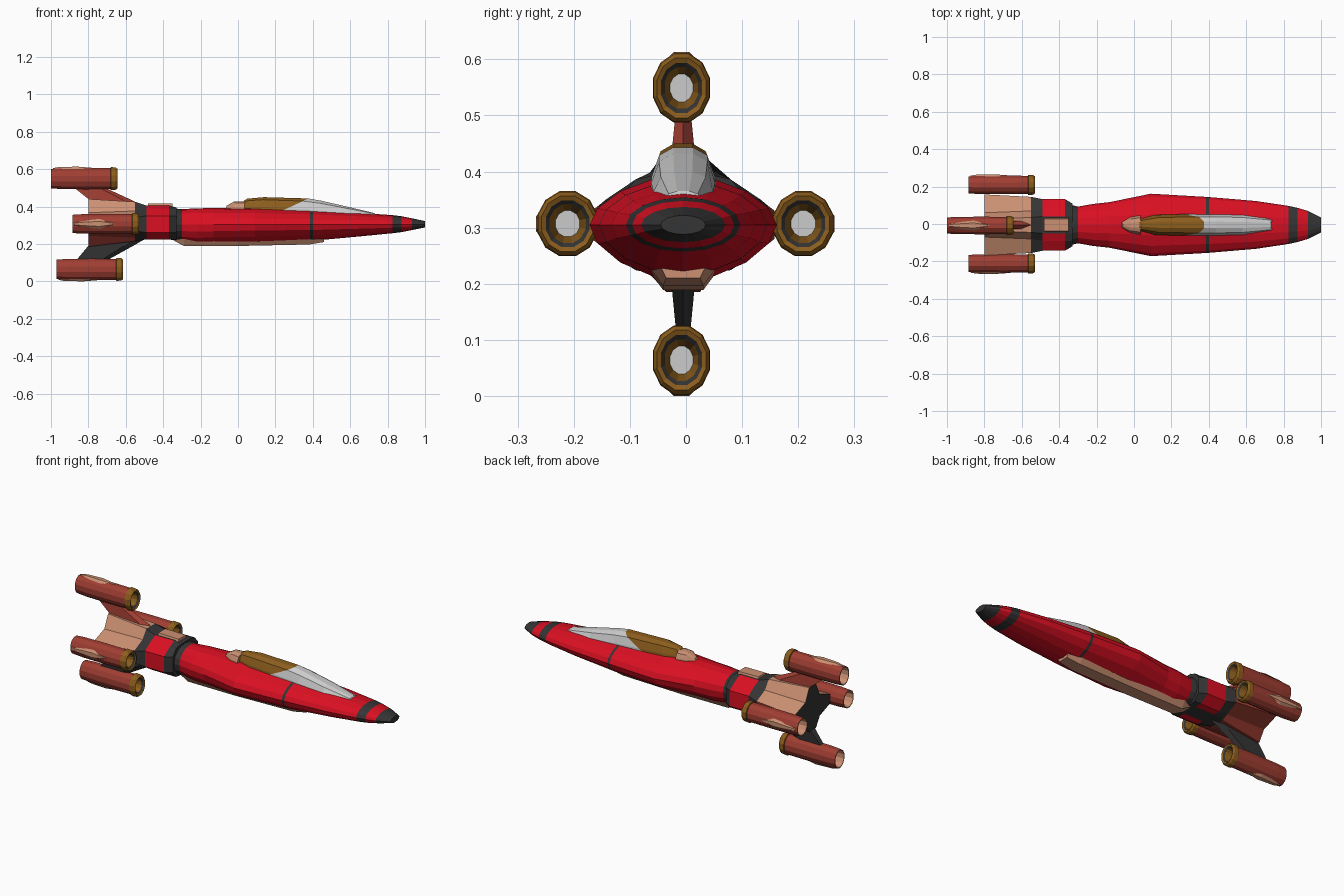
import bpy, bmesh
from math import sin, cos, pi

if "Cube" in bpy.data.objects:
    bpy.data.objects.remove(bpy.data.objects["Cube"])

COL = {"red": (.70, .005, .016), "dark": (.035, .035, .035), "beige": (.6, .28, .17),
       "brick": (.35, .048, .032), "ochre": (.26, .11, .012), "glass": (.55, .55, .55)}
MATS = {}
for n, c in COL.items():
    MATS[n] = bpy.data.materials.new(n)
    MATS[n].diffuse_color = (*c, 1)
Y0 = -0.005  # the hull sits slightly off centre


def loft(name, rings, color, caps=("dark", "dark"), y0=Y0):
    """Skin closed rings of points; color(i, j) names the material of each face."""
    bm = bmesh.new()
    used = []

    def paint(f, c):
        if c not in used:
            used.append(c)
        f.material_index = used.index(c)

    vs = [[bm.verts.new((x, y + y0, z)) for x, y, z in r] for r in rings]
    n = len(vs[0])
    for i in range(len(vs) - 1):
        for j in range(n):
            k = (j + 1) % n
            paint(bm.faces.new((vs[i][j], vs[i][k], vs[i + 1][k], vs[i + 1][j])),
                  color(i, j))
    for ring, c in ((vs[0], caps[0]), (vs[-1], caps[1])):
        if c:
            paint(bm.faces.new(ring), c)
    bmesh.ops.recalc_face_normals(bm, faces=bm.faces)
    me = bpy.data.meshes.new(name)
    bm.to_mesh(me)
    bm.free()
    for c in used:
        me.materials.append(MATS[c])
    ob = bpy.data.objects.new(name, me)
    bpy.context.collection.objects.link(ob)
    return ob


def spow(v, e):
    return (1 if v > 0 else -1) * abs(v) ** e


def oval(x, w, zb, zt, e=1.0, zm=.305, n=16):
    """Hull section, e > 1 gives a more diamond-like shape."""
    pts = []
    for k in range(n):
        a = 2 * pi * k / n
        s = spow(sin(a), e)
        pts.append((x, w * spow(cos(a), e), zm + s * ((zt - zm) if s > 0 else (zm - zb))))
    return pts


# Main hull: x, half width, bottom, top, exponent, colour of the strip behind it
HULL = [(1.0, .04, .288, .322, 1, "dark"), (.93, .075, .274, .337, 1, "red"),
        (.875, .091, .263, .348, 1, "dark"), (.825, .102, .257, .354, 1, "red"),
        (.65, .128, .24, .366, 1.05, "red"), (.40, .149, .217, .382, 1.1, "dark"),
        (.385, .15, .216, .383, 1.1, "red"), (.09, .167, .205, .394, 1.15, "red"),
        (-.13, .122, .203, .392, 1.05, "red"), (-.22, .112, .202, .39, 1, "red"),
        (-.30, .098, .21, .386, 1, "dark"), (-.37, .115, .225, .392, .9, "dark")]
loft("hull", [oval(*h[:5]) for h in HULL], lambda i, j: HULL[i][5])


def star(x, side, top, bot, arm, core, flat):
    """Cross-shaped tail section."""
    q = [(side, flat), (core, core * .95), (arm, 1)]
    up = [(x, y, .305 + (top - .305 if s == 1 else s)) for y, s in q]
    dn = [(x, y, .305 - (.305 - bot if s == 1 else s)) for y, s in q]
    m = lambda ps: [(a, -b, c) for a, b, c in ps]
    return up + m(up)[::-1] + m(dn) + dn[::-1]


# Collar and cross-shaped tail body
TAIL = [star(-.33, .115, .395, .22, .045, .085, .045), star(-.37, .138, .405, .225, .045, .085, .045),
        star(-.49, .138, .405, .225, .045, .085, .045), star(-.55, .15, .425, .215, .04, .075, .035),
        star(-.80, .163, .44, .185, .03, .065, .025)]


def tail_color(i, j):
    if i == 3:
        return "beige" if j in (0, 1, 2, 3, 4) else "brick"
    return "red" if i == 1 and j not in (2, 8) else "dark"


loft("tail_body", TAIL, tail_color)


def box_rings(sections):
    """Trapezoid sections: x, half width bottom, half width top, bottom, top."""
    return [[(x, -a, b0), (x, a, b0), (x, b, b1), (x, -b, b1)] for x, a, b, b0, b1 in sections]


# Spine cover and belly keel
loft("spine_cover", box_rings([(-.35, .045, .032, .38, .415), (-.48, .045, .032, .38, .417)]),
     lambda i, j: "beige", ("beige", "beige"))
KEEL = [(.46, .04, .03, .23, .21), (.38, .064, .036, .235, .197), (0, .07, .036, .235, .189),
        (-.29, .06, .034, .235, .189), (-.35, .05, .034, .25, .222)]
loft("belly_keel", box_rings(KEEL), lambda i, j: "beige", ("beige", "beige"))

# Canopy: lower x, upper x, half width, bottom, top, colour behind
CAN = [(.76, .73, .035, .335, .365, "glass"), (.58, .58, .054, .34, .40, "glass"),
       (.40, .44, .058, .345, .432, "glass"), (.19, .375, .058, .355, .443, "ochre"),
       (.10, .14, .054, .365, .45, "ochre"), (.04, .05, .034, .37, .442, "ochre"),
       (.03, .03, .03, .37, .43, None)]


def canopy_ring(xl, xh, w, zb, zt, _=None):
    half = [(1, 0, 0), (.98, .4, .4), (.74, .84, .85), (.3, 1, 1)]
    r = [(xl + (xh - xl) * t, w * k, zb + (zt - zb) * u) for k, u, t in half]
    return r + [(x, -y, z) for x, y, z in r[::-1]]


loft("canopy", [canopy_ring(*c) for c in CAN], lambda i, j: CAN[i][5], ("glass", "ochre"))
loft("canopy_fairing", [canopy_ring(*c) for c in
     [(.035, .035, .052, .37, .428), (-.02, -.02, .042, .375, .427), (-.07, -.06, .014, .38, .405)]],
     lambda i, j: "beige", ("beige", "beige"))

# Engine profile: distance behind the front lip, radius factor, colour behind
ENG = [(.06, .40, "ochre"), (.012, .60, "dark"), (.004, .72, "ochre"), (0, .86, "ochre"),
       (.01, .97, "ochre"), (.035, 1.0, "ochre"), (.037, .90, "brick"), (.17, .92, "brick"),
       (.30, .90, "brick"), (.355, .84, "beige"), (.355, .76, "beige"), (.28, .70, None)]


def engine(name, x, cy, cz, ry, rz, out):
    rings = [[(x - d, cy + ry * f * cos(pi / 12 + k * pi / 6), cz + rz * f * sin(pi / 12 + k * pi / 6))
              for k in range(12)] for d, f, _ in ENG]
    loft(name, rings, lambda i, j: ENG[i][2], ("glass", "dark"), 0)
    # Raised wedge panel on the outward side
    oy, oz = out
    r = ry * abs(oy) + rz * abs(oz)
    secs = [(.13, .004, .86, .90), (.21, .027, .80, 1.0), (.31, .016, .80, .98), (.345, .008, .80, .88)]
    panel = []
    for d, w, lo, hi in secs:
        panel.append([(x - d, cy + oy * r * h + oz * s * w, cz + oz * r * h + oy * s * w)
                      for s, h in ((-1, lo), (-.5, hi), (.5, hi), (1, lo))])
    loft(name + "_panel", panel, lambda i, j: "beige", ("beige", "beige"), 0)


engine("engine_top", -.645, -.008, .549, .053, .064, (0, 1))
engine("engine_bottom", -.615, -.008, .064, .053, .064, (0, -1))
engine("engine_left", -.53, .209, .307, .056, .060, (1, 0))
engine("engine_right", -.53, -.211, .307, .056, .060, (-1, 0))


def pylon(name, levels, color):
    """Swept strut: z, front x, rear x, half thickness."""
    loft(name, [[(a, 0, z), ((a * .8 + b * .2), t, z), (b, t, z), (b, -t, z), (a * .8 + b * .2, -t, z)]
                for z, a, b, t in levels],
         lambda i, j: "dark" if j == 2 else color, (color, color))


# Struts for the upper and lower engines
pylon("pylon_top", [(.41, -.52, -.80, .024), (.44, -.58, -.80, .02), (.50, -.71, -.875, .014)], "brick")
pylon("pylon_bottom", [(.225, -.50, -.80, .024), (.19, -.56, -.80, .02), (.118, -.69, -.86, .013)], "dark")

for m in bpy.data.materials:
    if m.users and not m.is_grease_pencil:
        m.use_nodes = True
        m.node_tree.nodes["Principled BSDF"].inputs["Base Color"].default_value = m.diffuse_color
